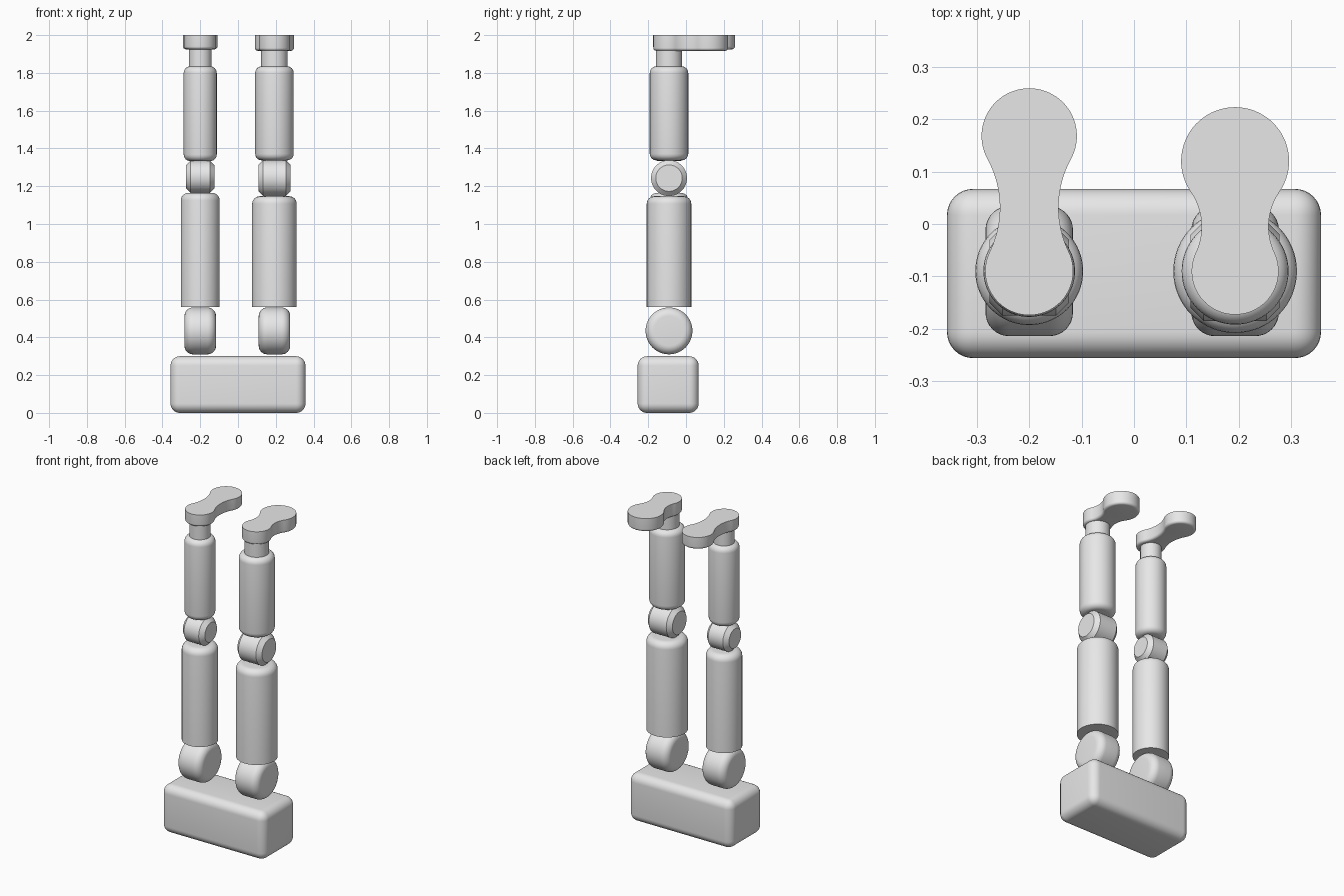
import bpy
import bmesh
from math import pi, sin, cos, sqrt, atan2, radians
from mathutils import Matrix, Vector

if "Cube" in bpy.data.objects:
    bpy.data.objects.remove(bpy.data.objects["Cube"], do_unlink=True)

GREY = (0.8, 0.8, 0.8, 1.0)
grey = bpy.data.materials.new("plain grey")
grey.use_nodes = True
grey.diffuse_color = GREY
grey.node_tree.nodes["Principled BSDF"].inputs["Base Color"].default_value = GREY

LEG_Y = -0.09


def finish(name, bm, matrix):
    """Turn a bmesh into a smooth-shaded object with sharp edges kept."""
    bmesh.ops.transform(bm, matrix=matrix, verts=bm.verts)
    bmesh.ops.recalc_face_normals(bm, faces=bm.faces)
    mesh = bpy.data.meshes.new(name)
    bm.to_mesh(mesh)
    bm.free()
    mesh.materials.append(grey)
    obj = bpy.data.objects.new(name, mesh)
    bpy.context.collection.objects.link(obj)
    bpy.ops.object.select_all(action='DESELECT')
    obj.select_set(True)
    bpy.context.view_layer.objects.active = obj
    bpy.ops.object.shade_smooth_by_angle(angle=radians(30))
    return obj


def arc(cx, cy, r, start, end, n):
    angles = [start + (end - start) * i / n for i in range(n + 1)]
    return [(cx + r * cos(a), cy + r * sin(a)) for a in angles]


def prism(name, outline, length, matrix, low=0.0, high=0.0, segments=6):
    """Extrude an outline along z, rounding the low and high rims."""
    bm = bmesh.new()
    face = bm.faces.new([bm.verts.new((x, y, 0)) for x, y in outline])
    top = bmesh.ops.extrude_face_region(bm, geom=[face], use_keep_orig=True)["geom"]
    bmesh.ops.translate(bm, vec=(0, 0, length),
                        verts=[v for v in top if isinstance(v, bmesh.types.BMVert)])
    bmesh.ops.recalc_face_normals(bm, faces=bm.faces)
    for level, width in ((0, low), (length, high)):
        rim = [e for e in bm.edges if all(abs(v.co.z - level) < 1e-5 for v in e.verts)]
        if width:
            bmesh.ops.bevel(bm, geom=rim, offset=width, segments=segments,
                            profile=0.5, affect='EDGES')
    return finish(name, bm, matrix)


def tube(name, x, radius, z0, z1, low=0.0, high=0.0):
    circle = arc(0, 0, radius, 0, 2 * pi, 64)[:-1]
    return prism(name, circle, z1 - z0, Matrix.Translation((x, LEG_Y, z0)), low, high)


def joint(name, x, radius, z, width, bevel, segments):
    """Disc lying across the leg, its axis along x."""
    circle = arc(0, 0, radius, 0, 2 * pi, 64)[:-1]
    place = Matrix.Translation((x - width / 2, LEG_Y, z)) @ Matrix.Rotation(pi / 2, 4, 'Y')
    return prism(name, circle, width, place, bevel, bevel, segments)


def sole_outline(r1, r2, waist, d):
    """Heel and toe circles joined by hollow arcs tangent to both."""
    lo, hi = 0.001, 2.0
    for _ in range(50):
        r = (lo + hi) / 2
        a1 = sqrt((r + r1) ** 2 - (r + waist) ** 2)
        a2 = sqrt((r + r2) ** 2 - (r + waist) ** 2)
        lo, hi = (r, hi) if a1 + a2 < d else (lo, r)
    cx = waist + r
    t1, t2 = atan2(a1, cx), atan2(-a2, cx)
    heel = arc(0, 0, r1, -pi / 2, t1, 24)
    hollow = arc(cx, a1, r, pi + t1, pi + t2, 16)
    toe = arc(0, d, r2, t2, pi / 2, 24)
    half = heel + hollow[1:-1] + toe
    return half + [(-x, y) for x, y in reversed(half[1:-1])]


# Rounded block joining the two legs
bm = bmesh.new()
bmesh.ops.create_cube(bm, size=1)
bmesh.ops.scale(bm, vec=Vector((0.714, 0.323, 0.3)), verts=bm.verts)
bmesh.ops.bevel(bm, geom=bm.edges[:], offset=0.05, segments=8, profile=0.5, affect='EDGES')
finish("hip_block", bm, Matrix.Translation((0, -0.0945, 0.15)))


def leg(side, x, thigh_r, thigh_top, knee, shin_r, shin_low, ankle_r, foot, foot_low):
    joint(side + "_hip_joint", x, 0.124, 0.434, 0.167, 0.045, 8)
    tube(side + "_thigh", x, thigh_r, 0.56, thigh_top, high=0.04)
    joint(side + "_knee", x, *knee, 0.025, 1)
    tube(side + "_shin", x, shin_r, shin_low, 1.835, low=0.035, high=0.035)
    tube(side + "_ankle", x, ankle_r, 1.82, foot_low + 0.01)
    prism(side + "_foot", sole_outline(*foot), 2 - foot_low,
          Matrix.Translation((x, LEG_Y, foot_low)), low=0.015)


# The left leg is a little thicker than the right one
leg("right", -0.2, 0.103, 1.165, (0.085, 1.25, 0.152), 0.0875, 1.333, 0.06,
    (0.084, 0.091, 0.056, 0.258), 1.925)
leg("left", 0.193, 0.118, 1.147, (0.095, 1.243, 0.17), 0.102, 1.337, 0.07,
    (0.083, 0.103, 0.064, 0.21), 1.917)
